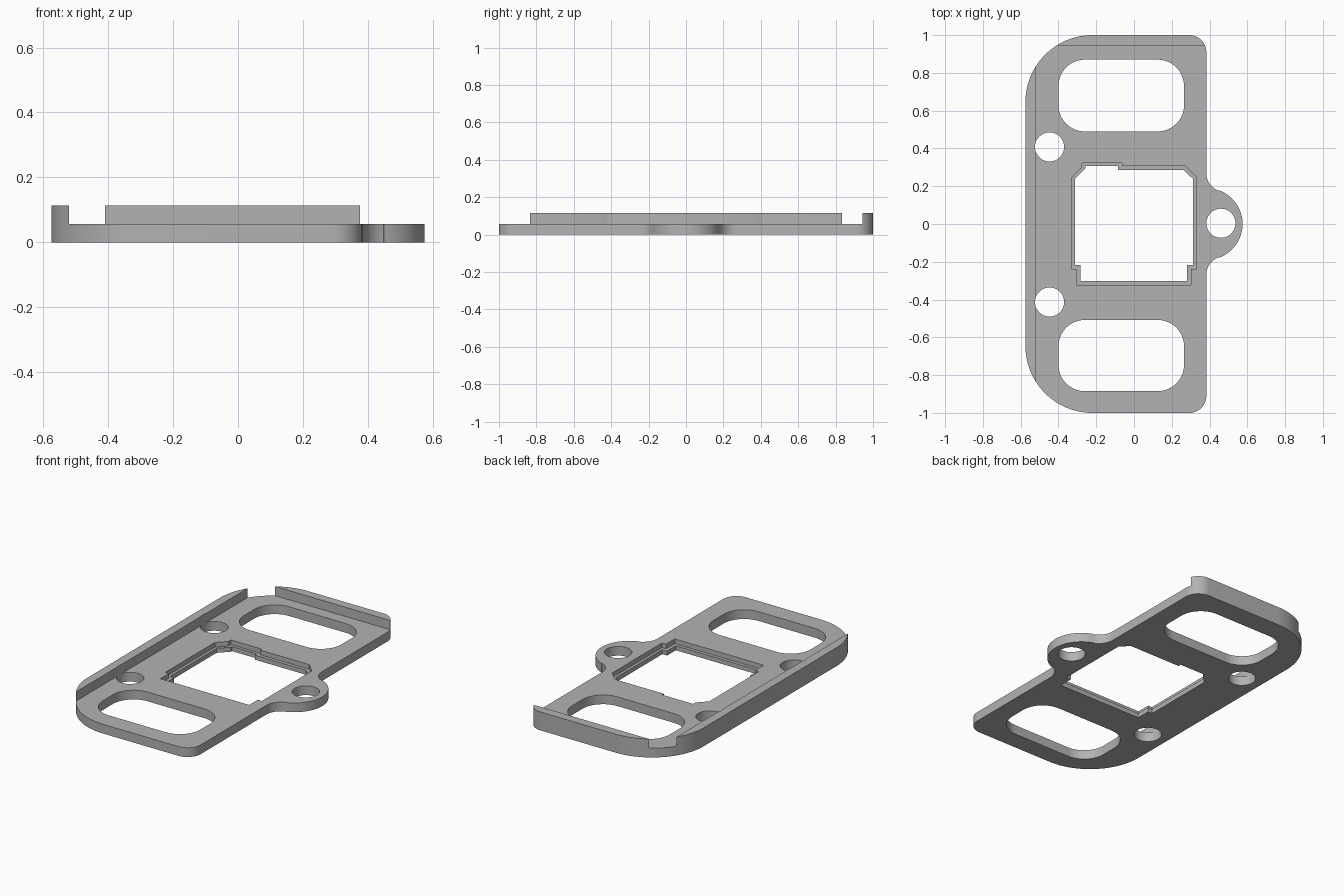
import bpy
import bmesh
from math import radians, cos, sin

cube = bpy.data.objects.get("Cube")
if cube:
    bpy.data.objects.remove(cube, do_unlink=True)

grey = bpy.data.materials.new("plain grey")
grey.use_nodes = True
colour = (0.45, 0.45, 0.45, 1)
grey.diffuse_color = colour
grey.node_tree.nodes["Principled BSDF"].inputs["Base Color"].default_value = colour

BASE, TOP, LEDGE = 0.057, 0.114, 0.028


def arc(cx, cy, r, start, end, steps=16):
    angles = [radians(start + (end - start) * i / steps) for i in range(steps + 1)]
    return [(cx + r * cos(a), cy + r * sin(a)) for a in angles]


def rounded_box(x0, x1, y0, y1, r):
    return (arc(x1 - r, y1 - r, r, 0, 90) + arc(x0 + r, y1 - r, r, 90, 180)
            + arc(x0 + r, y0 + r, r, 180, 270) + arc(x1 - r, y0 + r, r, 270, 360))


def prism(name, outline, z0, z1):
    """Extrude a closed outline from z0 to z1."""
    bm = bmesh.new()
    face = bm.faces.new([bm.verts.new((x, y, z0)) for x, y in outline])
    top = bmesh.ops.extrude_face_region(bm, geom=[face], use_keep_orig=True)["geom"]
    moved = [v for v in top if isinstance(v, bmesh.types.BMVert)]
    bmesh.ops.translate(bm, verts=moved, vec=(0, 0, z1 - z0))
    bmesh.ops.recalc_face_normals(bm, faces=bm.faces)
    mesh = bpy.data.meshes.new(name)
    bm.to_mesh(mesh)
    bm.free()
    mesh.materials.append(grey)
    obj = bpy.data.objects.new(name, mesh)
    bpy.context.collection.objects.link(obj)
    return obj


# Plate outline with the mounting lug on its +x edge
outline = (arc(0.483, -0.27, 0.1, 180, 110) + arc(0.385, 0, 0.19, -70, 70, 32)
           + arc(0.483, 0.27, 0.1, 250, 180) + arc(0.293, 0.91, 0.09, 0, 90)
           + arc(-0.22, 0.645, 0.355, 90, 180, 32)
           + arc(-0.22, -0.645, 0.355, 180, 270, 32)
           + arc(0.293, -0.91, 0.09, 270, 360))
plate = prism("mounting_plate", outline, 0, TOP)

# Central opening: wide recess above, narrower opening below
recess = [(-0.33, 0.245), (-0.275, 0.3), (-0.275, 0.324), (-0.064, 0.324),
          (-0.064, 0.308), (0.27, 0.308), (0.33, 0.248), (0.33, -0.238),
          (0.302, -0.238), (0.302, -0.322), (-0.304, -0.322),
          (-0.304, -0.238), (-0.33, -0.238)]
opening = [(-0.313, 0.238), (-0.256, 0.295), (-0.256, 0.306), (-0.085, 0.306),
           (-0.085, 0.287), (0.262, 0.287), (0.313, 0.238), (0.313, -0.216),
           (0.281, -0.216), (0.281, -0.302), (-0.284, -0.302),
           (-0.284, -0.216), (-0.313, -0.216)]

# Cutters: lowering the deck leaves the two raised rims standing
cutters = [
    prism("deck_cutter", [(-0.52, -2), (2, -2), (2, 0.945), (-0.52, 0.945)], BASE, 1),
    prism("recess_cutter", recess, LEDGE, 0.9),
    prism("opening_cutter", opening, -0.5, 0.8),
    prism("back_slot_cutter", rounded_box(-0.4, 0.265, 0.49, 0.87, 0.14), -0.5, 0.7),
    prism("front_slot_cutter", rounded_box(-0.4, 0.265, -0.885, -0.508, 0.14), -0.5, 0.7),
]
for name, x, y in (("back", -0.447, 0.408), ("front", -0.447, -0.413), ("lug", 0.46, 0.004)):
    circle = arc(x, y, 0.077, 0, 360, 48)[:-1]
    cutters.append(prism(name + "_hole_cutter", circle, -0.5, 0.7))

for cutter in cutters:
    cut = plate.modifiers.new(cutter.name, 'BOOLEAN')
    cut.operation = 'DIFFERENCE'
    cut.solver = 'EXACT'
    cut.object = cutter

# Bake the cuts, then remove the cutters
bpy.context.view_layer.update()
result = bpy.data.meshes.new_from_object(
    plate.evaluated_get(bpy.context.evaluated_depsgraph_get()))
plate.modifiers.clear()
plate.data = result
for cutter in cutters:
    bpy.data.objects.remove(cutter, do_unlink=True)

bpy.ops.object.select_all(action='DESELECT')
plate.select_set(True)
bpy.context.view_layer.objects.active = plate
bpy.ops.object.shade_smooth_by_angle(angle=radians(25))
